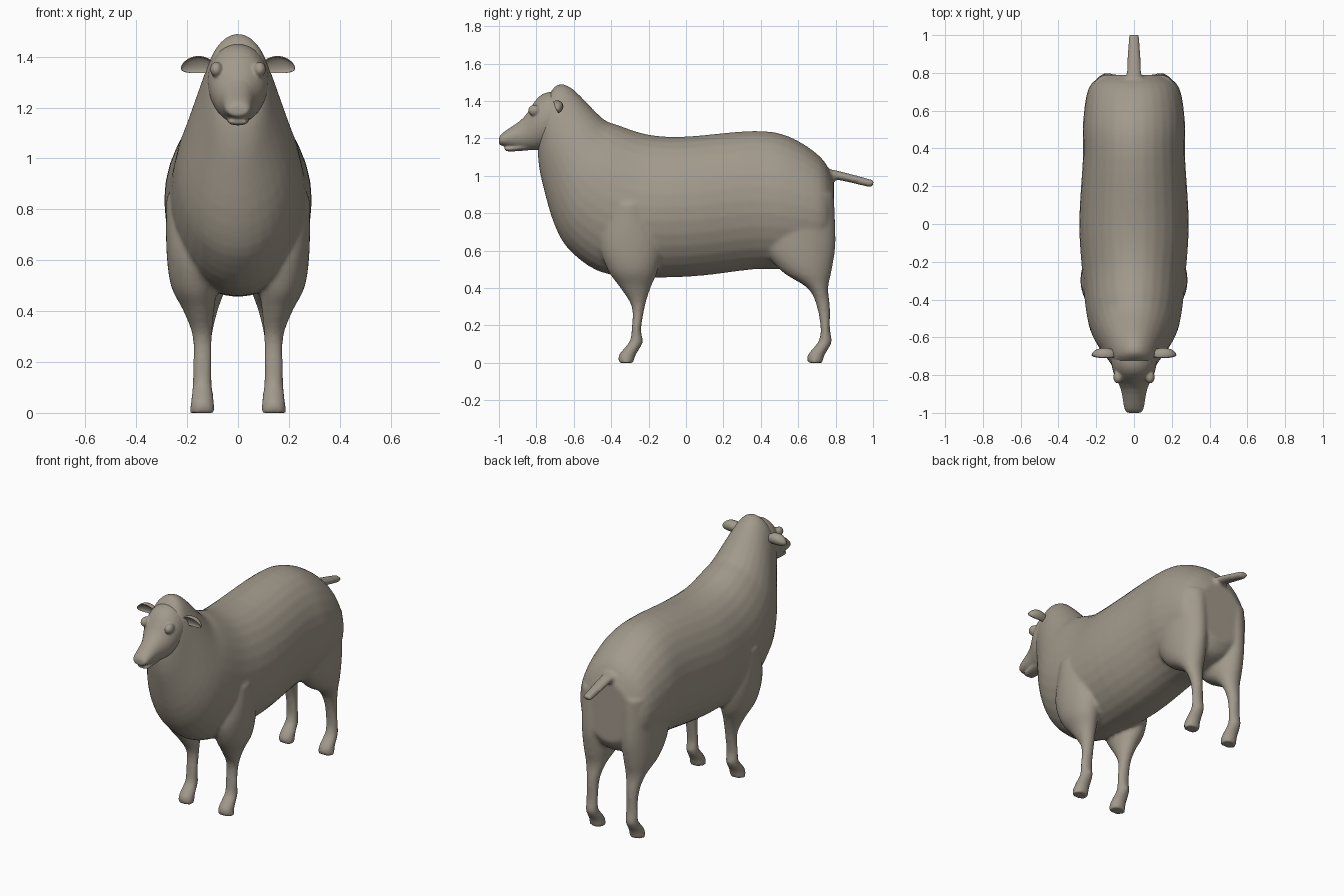
import bpy, bmesh, math
from mathutils import Matrix, Vector

default_cube = bpy.data.objects.get("Cube")
if default_cube:
    bpy.data.objects.remove(default_cube, do_unlink=True)

colour = (0.36, 0.32, 0.26, 1)
wool = bpy.data.materials.new("warm_grey")
wool.use_nodes = True
wool.diffuse_color = colour
wool.node_tree.nodes["Principled BSDF"].inputs["Base Color"].default_value = colour


def catmull_rom(before, start, end, after, t):
    """Smooth value between start and end, guided by both neighbours."""
    slope_in, slope_out = (end - before) / 2, (after - start) / 2
    rise = end - start
    return (start + slope_in * t
            + (3 * rise - 2 * slope_in - slope_out) * t * t
            + (slope_in + slope_out - 2 * rise) * t ** 3)


def smooth_rows(rows, steps=4):
    """Insert in-between rings so that a few control rings give a soft shape."""
    padded = [rows[0], *rows, rows[-1]]
    result = []
    for window in zip(padded, padded[1:], padded[2:], padded[3:]):
        for step in range(steps):
            result.append([catmull_rom(*values, step / steps) for values in zip(*window)])
    return result + [rows[-1]]


def loft(bm, rows, side=1, sides=32):
    """Skin oval rings: y and z of two opposite ends, half width, optional x centre."""
    rings = []
    for y_a, z_a, y_b, z_b, half_width, *centre in smooth_rows(rows):
        first, second = Vector((0, y_a, z_a)), Vector((0, y_b, z_b))
        middle, reach = (first + second) / 2, (first - second) / 2
        ring = []
        for k in range(sides):
            angle = math.tau * k / sides
            point = middle + reach * math.cos(angle)
            point.x = side * (sum(centre) + half_width * math.sin(angle))
            ring.append(bm.verts.new(point))
        rings.append(ring)
    for ring, following in zip(rings, rings[1:]):
        for k in range(sides):
            bm.faces.new((ring[k - 1], ring[k], following[k], following[k - 1]))
    bm.faces.new(rings[0])
    bm.faces.new(rings[-1])


def leg_rows(profile, shift, splay):
    """Level leg rings from height, front and back; the width follows the height."""
    rows = []
    for height, front, back in profile:
        t = min(max((height - 0.28) / 0.3, 0), 1)
        thigh = t * t * (3 - 2 * t)
        hoof = max(0, 1 - height / 0.12)
        half_width = 0.037 + 0.065 * thigh + 0.013 * hoof
        rows.append((front + shift, height, back + shift, height,
                     half_width, 0.14 + splay * thigh))
    return rows


def finish(name, bm):
    """Turn the bmesh into a smooth shaded object."""
    bmesh.ops.recalc_face_normals(bm, faces=bm.faces)
    mesh = bpy.data.meshes.new(name)
    bm.to_mesh(mesh)
    bm.free()
    mesh.materials.append(wool)
    mesh.shade_smooth()
    obj = bpy.data.objects.new(name, mesh)
    bpy.context.collection.objects.link(obj)
    return obj


def fuse(obj, voxel_size):
    """Blend overlapping shells into one soft skin."""
    remesh = obj.modifiers.new("Fuse", 'REMESH')
    remesh.mode = 'VOXEL'
    remesh.voxel_size = voxel_size
    remesh.use_smooth_shade = True
    soften = obj.modifiers.new("Soften", 'SMOOTH')
    soften.factor = 0.5
    soften.iterations = 5


# Trunk, from crown along the neck and back to the rump
trunk = [
    (-.73, 1.44, -.79, 1.16, .1),
    (-.68, 1.49, -.79, 1.09, .12),
    (-.6, 1.46, -.77, .97, .15),
    (-.45, 1.31, -.7, .73, .22),
    (-.36, 1.27, -.6, .58, .25),
    (-.2, 1.22, -.4, .47, .27),
    (0, 1.21, 0, .46, .29),
    (.36, 1.24, .36, .5, .27),
    (.55, 1.21, .52, .5, .27),
    (.72, 1.1, .72, .52, .24),
    (.79, .98, .79, .6, .16),
]
tail = [
    (.72, 1.04, .72, .95, .06),
    (.8, 1.03, .79, .98, .04),
    (.99, .98, .98, .94, .03),
    (1, .97, 1, .95, .02),
]

# Legs: every foot is alike, the shoulder and the haunch differ
foot = [(0, -.36, -.28), (.04, -.36, -.27), (.09, -.32, -.24),
        (.12, -.3, -.23), (.18, -.29, -.24)]
shoulder = [(.3, -.29, -.22), (.4, -.35, -.19), (.5, -.42, -.15),
            (.65, -.46, -.13), (.85, -.4, -.2)]
haunch = [(.3, -.31, -.24), (.4, -.36, -.25), (.5, -.51, -.23),
          (.65, -.59, -.21), (.9, -.52, -.22)]
front_leg = leg_rows(foot + shoulder, shift=0, splay=.04)
hind_leg = leg_rows(foot + haunch, shift=1.01, splay=0)

bm = bmesh.new()
loft(bm, trunk)
loft(bm, tail)
for side in (1, -1):
    loft(bm, front_leg, side)
    loft(bm, hind_leg, side)
fuse(finish("body_with_legs_and_tail", bm), 0.011)

# Head with a lower lip and brows
face = [
    (-1, 1.2, -1, 1.17, .03),
    (-.98, 1.23, -.98, 1.16, .05),
    (-.87, 1.31, -.88, 1.14, .07),
    (-.79, 1.42, -.78, 1.14, .11),
    (-.72, 1.45, -.7, 1.17, .12),
    (-.64, 1.44, -.64, 1.22, .1),
]
lower_lip = [
    (-.97, 1.15, -.97, 1.14, .03),
    (-.94, 1.16, -.94, 1.13, .04),
    (-.8, 1.2, -.8, 1.14, .05),
]
bm = bmesh.new()
loft(bm, face)
loft(bm, lower_lip)
for side in (1, -1):
    brow = (Matrix.Translation((side * 0.085, -0.81, 1.35))
            @ Matrix.Diagonal((0.025, 0.035, 0.03, 1)))
    bmesh.ops.create_uvsphere(bm, u_segments=16, v_segments=10, radius=1, matrix=brow)
fuse(finish("head", bm), 0.006)

# Ears: leaf-shaped cups that open forward and droop at the tip
ear_size = Vector((0.07, 0.04, 0.035))
tilt = Matrix.Rotation(math.radians(25), 3, 'X')
for side, name in ((1, "left_ear"), (-1, "right_ear")):
    bm = bmesh.new()
    bmesh.ops.create_uvsphere(bm, u_segments=20, v_segments=12, radius=1)
    for vert in bm.verts:
        if vert.co.y < 0:
            vert.co.y *= -0.35
        droop = 0.012 * vert.co.x ** 2
        point = tilt @ (vert.co * ear_size)
        vert.co = (side * (point.x + 0.155), point.y - 0.695, point.z + 1.367 - droop)
    finish(name, bm)
